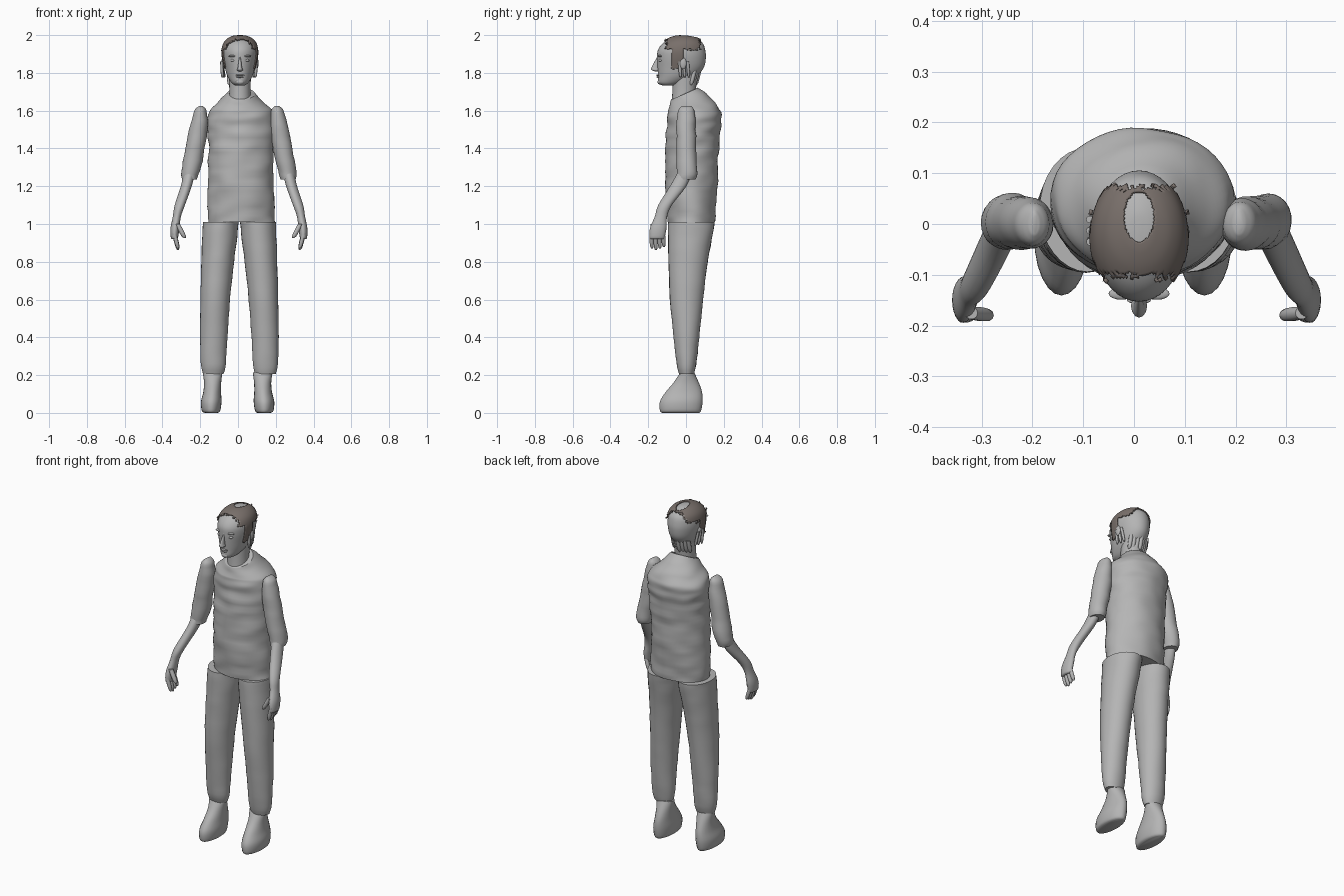
import bpy, bmesh, math, random
from mathutils import Vector, noise

random.seed(4)
if "Cube" in bpy.data.objects:
    bpy.data.objects.remove(bpy.data.objects["Cube"])


def material(name, color):
    mat = bpy.data.materials.new(name)
    mat.use_nodes = True
    mat.diffuse_color = (*color, 1)
    mat.node_tree.nodes["Principled BSDF"].inputs["Base Color"].default_value = (*color, 1)
    return mat


GREY = material("plain grey", (0.46, 0.46, 0.46))
BROWN = material("hair brown", (0.19, 0.16, 0.145))
MIDDLE = 0.005


def smooth_rings(rings, steps):
    """Fill in extra rings along a smooth curve through the given ones."""
    out = []
    last = len(rings) - 1
    for i in range(last):
        a, b = rings[max(i - 1, 0)], rings[i]
        c, d = rings[i + 1], rings[min(i + 2, last)]
        for s in range(steps):
            t = s / steps
            out.append([q + t / 2 * (r - p + t * (2 * p - 5 * q + 4 * r - e + t * (3 * (q - r) + e - p)))
                        for p, q, r, e in zip(a, b, c, d)])
    return out + [list(rings[last])]


def finish(bm, name, mat):
    bmesh.ops.recalc_face_normals(bm, faces=bm.faces)
    mesh = bpy.data.meshes.new(name)
    bm.to_mesh(mesh)
    bm.free()
    mesh.materials.append(mat)
    ob = bpy.data.objects.new(name, mesh)
    bpy.context.collection.objects.link(ob)
    bpy.ops.object.select_all(action="DESELECT")
    ob.select_set(True)
    bpy.context.view_layer.objects.active = ob
    bpy.ops.object.shade_smooth_by_angle(angle=math.radians(50))
    return ob


def loft(name, rings, side=1, mid=MIDDLE, sides=24, steps=4, rough=0, tilt=None,
         mat=GREY, grow=0, keep=None):
    """Stack oval rings given as (z, inner x, outer x, front y, back y)."""
    bm = bmesh.new()
    rows = []
    for z, x0, x1, y0, y1 in smooth_rings(rings, steps):
        row = []
        for k in range(sides):
            a = math.tau * k / sides
            dx = ((x1 - x0) / 2 + grow) * math.cos(a)
            dy = ((y1 - y0) / 2 + grow) * math.sin(a)
            p = Vector((mid + side * ((x0 + x1) / 2 + dx), (y0 + y1) / 2 + dy, z))
            if tilt:
                p.z += tilt(z) * dy
            if rough:
                n = noise.noise(Vector((p.x * 9, p.y * 9, p.z * 22)))
                p += Vector((math.cos(a) * side, math.sin(a), 0)) * n * rough
            row.append(bm.verts.new(p))
        rows.append(row)
    for low, high in zip(rows, rows[1:]):
        for k in range(sides):
            j = (k + 1) % sides
            bm.faces.new((low[k], low[j], high[j], high[k]))
    bm.faces.new(rows[0])
    bm.faces.new(rows[-1])
    if keep:
        drop = [f for f in bm.faces if not keep(f.calc_center_median())]
        bmesh.ops.delete(bm, geom=drop, context="FACES")
    return finish(bm, name, mat)


def finger(name, start, end, radius, side):
    rings = []
    for t, r in ((0, 0.9), (0.4, 1), (0.85, 0.85), (1, 0.3)):
        c = Vector(start).lerp(Vector(end), t)
        w = radius * r
        rings.append((c.z, c.x - w, c.x + w, c.y - w, c.y + w))
    return loft(name, rings, side, sides=10, steps=2)


def ball(name, center, size, turn=0):
    bm = bmesh.new()
    bmesh.ops.create_uvsphere(bm, u_segments=16, v_segments=10, radius=1)
    ob = finish(bm, name, GREY)
    ob.location, ob.scale, ob.rotation_euler.x = center, size, turn
    return ob


# Shirt with a sloping collar
loft("shirt", [
    (1.01, -.175, .18, -.095, .15), (1.2, -.17, .175, -.11, .165),
    (1.4, -.17, .175, -.108, .175), (1.53, -.175, .182, -.102, .187),
    (1.59, -.168, .175, -.098, .185), (1.64, -.125, .13, -.09, .135),
    (1.69, -.075, .075, -.075, .065)],
    mid=0.013, sides=48, steps=8, rough=0.009,
    tilt=lambda z: 0.45 * max(0, min(1, (z - 1.6) / 0.09)))

# Limbs, built once for each side
for side, word in ((1, "left"), (-1, "right")):
    loft(word + "_trouser_leg", [
        (1.01, .0, .19, -.095, .15), (.95, .005, .192, -.095, .142),
        (.8, .024, .197, -.092, .115), (.6, .045, .202, -.085, .09),
        (.4, .06, .204, -.065, .07), (.26, .068, .2, -.05, .055),
        (.205, .08, .188, -.035, .042)],
        side, mid=MIDDLE + (0.006 if side > 0 else -0.002), sides=32, rough=0.003)
    loft(word + "_shoe", [
        (0, .105, .175, -.125, .07), (.012, .092, .19, -.138, .08),
        (.06, .085, .194, -.138, .088), (.11, .088, .182, -.108, .085),
        (.16, .087, .178, -.066, .068), (.215, .08, .185, -.03, .043)], side, mid=-0.002)
    loft(word + "_sleeve", [
        (1.625, .192, .21, -.02, .025), (1.6, .172, .235, -.042, .042),
        (1.53, .165, .257, -.05, .05), (1.4, .18, .283, -.05, .055),
        (1.28, .208, .305, -.05, .06), (1.235, .222, .298, -.048, .045)],
        side, rough=0.006)
    loft(word + "_forearm", [
        (1.28, .23, .29, -.04, .035), (1.2, .25, .308, -.085, .002),
        (1.1, .286, .34, -.147, -.075), (1.04, .307, .35, -.165, -.1),
        (.98, .315, .362, -.19, -.103), (.93, .322, .361, -.194, -.113),
        (.92, .33, .352, -.185, -.12)], side)
    for i in range(4):
        y = -0.184 + i * 0.021
        finger(f"{word}_finger_{i + 1}", (.343, y, .95), (.322, y + .004, .862 + abs(i - 1) * .008),
               .0115, side)
    finger(word + "_thumb", (.325, -.175, 1.0), (.287, -.18, .925), .014, side)

# Neck and head
loft("neck", [(1.6, -.062, .062, -.08, .06), (1.7, -.056, .056, -.072, .052),
              (1.8, -.06, .06, -.07, .065)], mid=0.01)
skull = [
    (1.733, -.025, .025, -.125, -.06), (1.748, -.045, .045, -.147, -.01),
    (1.785, -.067, .067, -.148, .058), (1.83, -.08, .08, -.151, .095),
    (1.88, -.09, .09, -.153, .105), (1.92, -.091, .091, -.149, .102),
    (1.955, -.081, .081, -.125, .09), (1.98, -.058, .058, -.088, .062),
    (1.993, -.028, .028, -.05, .028), (1.996, -.004, .004, -.018, .0)]
loft("head", skull, mid=0.01, sides=40, steps=5)

# Face
loft("nose", [(1.808, -.006, .006, -.165, -.14), (1.815, -.016, .016, -.182, -.14),
              (1.83, -.011, .011, -.182, -.14), (1.87, -.006, .006, -.161, -.14),
              (1.885, -.004, .004, -.153, -.14)], mid=0.01, sides=12)
for side, word in ((1, "left"), (-1, "right")):
    x = 0.01 + side * 0.035
    ball(word + "_eye", (x, -.134, 1.866), (.015, .011, .008))
    ball(word + "_brow", (x, -.137, 1.889), (.025, .012, .006))
    ball(word + "_ear", (.01 + side * .089, -.015, 1.85), (.01, .018, .03))
ball("upper_lip", (.01, -.149, 1.788), (.024, .009, .004))
ball("lower_lip", (.01, -.147, 1.779), (.02, .01, .005))
ball("chin", (.01, -.138, 1.752), (.022, .013, .014))


# Thin hair shell with ragged edges, sideburns and a bare crown
def hairy(p):
    jag = random.uniform(-0.008, 0.008)
    crown = ((p.x - 0.01) / 0.03) ** 2 + ((p.y - 0.015) / 0.05) ** 2 < 1 and p.z > 1.98
    top = p.z > 1.925 + jag and -0.103 + jag < p.y < 0.073 + jag
    sideburn = p.z > 1.825 + jag and -0.075 < p.y < -0.012
    return (top or sideburn) and not crown


hair = loft("hair", [(r[0] + 0.004, *r[1:]) for r in skull], mid=0.01, sides=80, steps=9,
            mat=BROWN, grow=0.006, keep=hairy)
thick = hair.modifiers.new("thickness", "SOLIDIFY")
thick.thickness = 0.007

# Loose locks beside the jaw and nape fringe
for side, word in ((1, "left"), (-1, "right")):
    for i in range(3):
        y = -0.035 + i * 0.022
        finger(f"{word}_lock_{i + 1}", (.092, y, 1.86), (.088 - i * .006, y + .006, 1.775), .008, side)
for i in range(7):
    x = (i - 3) * 0.017
    finger(f"nape_lock_{i + 1}", (x, .07 - abs(x) * .5, 1.81), (x, .052 - abs(x) * .5, 1.735), .012, 1)
